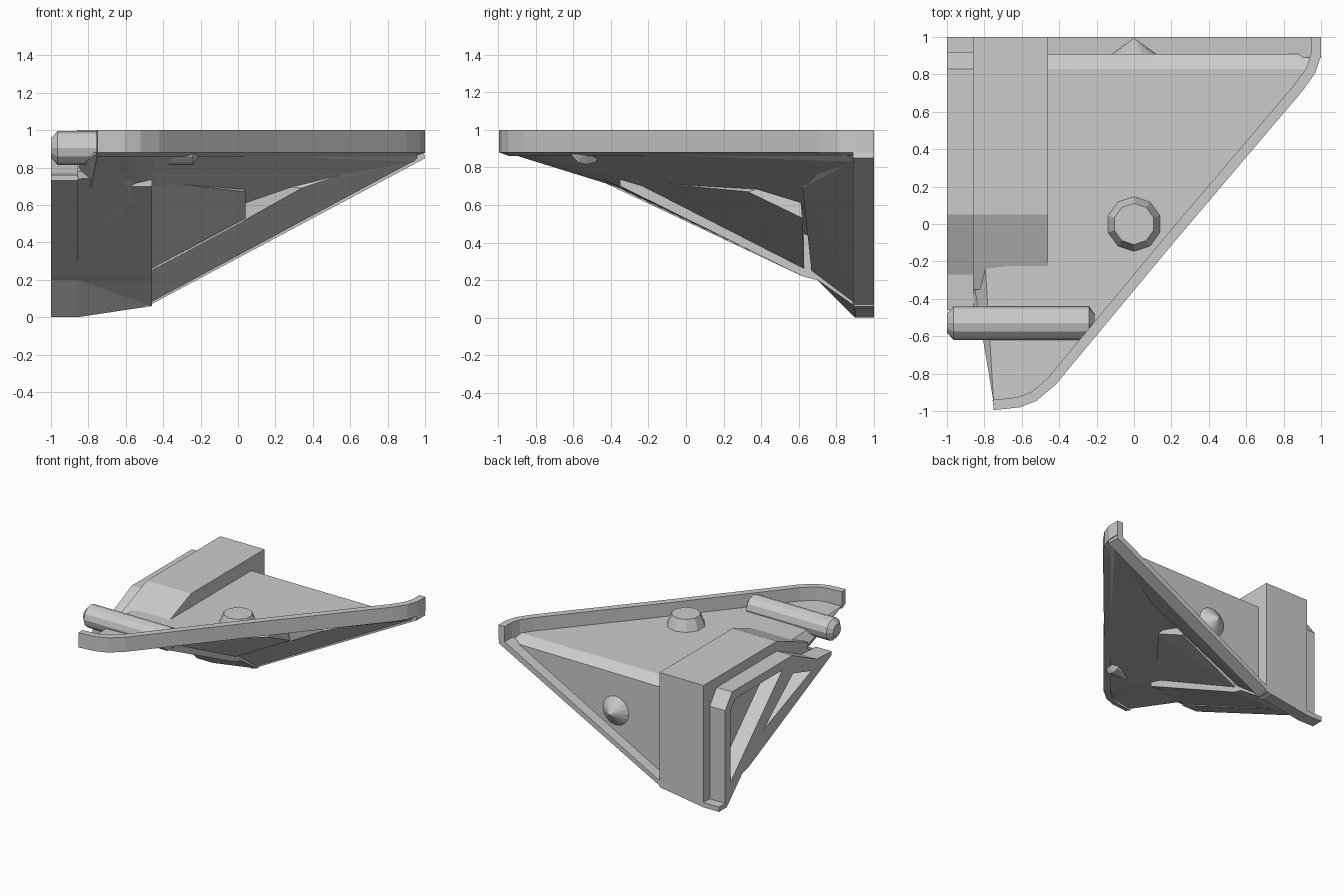
import bpy, bmesh, math
from mathutils import Vector, Matrix

if "Cube" in bpy.data.objects:
    bpy.data.objects.remove(bpy.data.objects["Cube"])


def finish(name, bm):
    bmesh.ops.recalc_face_normals(bm, faces=bm.faces)
    me = bpy.data.meshes.new(name)
    bm.to_mesh(me)
    bm.free()
    ob = bpy.data.objects.new(name, me)
    bpy.context.collection.objects.link(ob)
    return ob


def hull(name, pts):
    """Convex block around a few corner points."""
    bm = bmesh.new()
    for p in pts:
        bm.verts.new(p)
    res = bmesh.ops.convex_hull(bm, input=bm.verts[:])
    loose = [v for v in bm.verts if not v.link_faces]
    bmesh.ops.delete(bm, geom=loose, context='VERTS')
    bmesh.ops.dissolve_limit(bm, angle_limit=0.02, verts=bm.verts[:], edges=bm.edges[:])
    return finish(name, bm)


def extrude_x(name, profile, x0, x1, adjust=None):
    """Extrude a (y, z) profile along x."""
    bm = bmesh.new()
    a = [bm.verts.new((x0, y, z)) for y, z in profile]
    b = [bm.verts.new((x1, y, z)) for y, z in profile]
    n = len(profile)
    bm.faces.new(a)
    bm.faces.new(b[::-1])
    for i in range(n):
        bm.faces.new((a[i], a[(i + 1) % n], b[(i + 1) % n], b[i]))
    if adjust:
        for v in bm.verts:
            adjust(v)
        bmesh.ops.triangulate(bm, faces=[f for f in bm.faces if len(f.verts) == 4])
    return finish(name, bm)


def cone(name, loc, axis, r1, r2, depth, sides):
    bm = bmesh.new()
    rot = Vector((0, 0, 1)).rotation_difference(Vector(axis)).to_matrix().to_4x4()
    bmesh.ops.create_cone(bm, cap_ends=True, segments=sides, radius1=r1, radius2=r2,
                          depth=depth, matrix=Matrix.Translation(loc) @ rot)
    return finish(name, bm)


# sloping top plate
hull("top_plate", [
    (0.95, 0.83, 0.89), (0.95, 0.91, 0.83), (0.96, 0.84, 0.88),
    (-0.44, -0.85, 0.89), (-0.56, -0.94, 0.89), (-0.75, -0.96, 0.88),
    (-0.75, -0.64, 0.86), (-0.86, -0.3, 0.80), (-0.86, 0.83, 0.89),
    (-0.86, 0.91, 0.83), (-0.5, 0.91, 0.35), (-0.86, 0.91, 0.30)])

# back wall with chamfered inner side
hull("back_wall", [
    (-0.5, 0.91, 0.05), (0.97, 0.91, 0.84), (-0.5, 0.91, 0.83), (0.95, 0.91, 0.83),
    (-0.5, 0.83, 0.89), (0.93, 0.83, 0.89), (-0.5, 0.67, 0.23),
    (0.04, 0.64, 0.52), (0.34, 0.62, 0.69), (-0.5, 0.62, 0.80)])

# slanted lip along the back wall's lower edge
hull("back_lip", [(x, y, z) for y in (0.89, 1.0)
                  for x, z in ((-0.5, 0.05), (1.0, 0.85), (0.99, 0.9), (-0.5, 0.09))])

# raised rib block under the plate
hull("underside_block", [
    (-0.86, -0.46, 0.74), (-0.6, -0.46, 0.745), (-0.86, 0.63, 0.22), (-0.5, 0.63, 0.24),
    (0.04, 0.62, 0.53), (0.04, 0.33, 0.67), (-0.45, -0.2, 0.69),
    (0.0, 0.6, 0.75), (-0.5, 0.0, 0.8), (-0.86, -0.3, 0.8), (-0.86, 0.63, 0.8)])

# rim along the long edge
outer = [(1.0, 1.0), (1.0, 0.9), (0.97, 0.81), (0.9, 0.71), (0.22, -0.09),
         (-0.42, -0.86), (-0.52, -0.945), (-0.61, -0.98), (-0.75, -0.995)]
path = [Vector(p) for p in outer]
bm = bmesh.new()
rings = []
for i, p in enumerate(path):
    d = (path[min(i + 1, len(path) - 1)] - path[max(i - 1, 0)]).normalized()
    q = p + Vector((d.y, -d.x)) * 0.055
    if i == 0:
        q = Vector((0.945, 1.0))
    rings.append([bm.verts.new((c.x, c.y, z)) for c, z in
                  ((p, 0.88), (p, 1.0), (q, 1.0), (q, 0.86))])
for a, b in zip(rings, rings[1:]):
    for k in range(4):
        bm.faces.new((a[k], a[(k + 1) % 4], b[(k + 1) % 4], b[k]))
bm.faces.new(rings[0])
bm.faces.new(rings[-1][::-1])
finish("edge_rim", bm)


# broad band over the top and down the back
def lift_corner(v):
    if v.co.x > -0.5 and v.co.z < 0.1:
        v.co.z += 0.06


band = [(1, 0), (1, 1), (0.05, 1), (-0.35, 0.84), (-0.35, 0.70),
        (0.62, 0.22), (0.7, 0.2), (0.9, 0)]
extrude_x("wrap_band", band, -0.86, -0.46, lift_corner)

# side frame with two triangular recesses
frame = extrude_x("side_frame", [
    (0.92, 0), (0.92, 0.8), (0.83, 0.92), (0.05, 0.92), (-0.27, 0.77), (-0.46, 0.76),
    (-0.46, 0.73), (0.62, 0.22), (0.7, 0.2), (0.9, 0)], -1.0, -0.855)
recesses = [[(0.85, 0.19), (0.85, 0.77), (0.79, 0.85), (0.18, 0.85)],
            [(0.43, 0.45), (0.04, 0.77), (-0.2, 0.70)]]
for i, prof in enumerate(recesses):
    cut = extrude_x("recess_cutter_%d" % i, prof, -1.1, -0.87)
    cut.hide_render = True
    cut.hide_viewport = True
    m = frame.modifiers.new("recess", 'BOOLEAN')
    m.operation = 'DIFFERENCE'
    m.solver = 'EXACT'
    m.object = cut
# foot of the frame
hull("frame_foot", [(x, y, z) for x in (-1, -0.855) for y in (0.9, 1.0) for z in (0, 0.04)])

# pin with tapered ends
bm = bmesh.new()
N = 12
rings = [[bm.verts.new((x, -0.53 + r * math.cos(2 * math.pi * k / N),
                        0.905 + r * math.sin(2 * math.pi * k / N))) for k in range(N)]
         for x, r in ((-1.0, 0.05), (-0.965, 0.09), (-0.24, 0.09), (-0.21, 0.045))]
for a, b in zip(rings, rings[1:]):
    for k in range(N):
        bm.faces.new((a[k], a[(k + 1) % N], b[(k + 1) % N], b[k]))
bm.faces.new(rings[0])
bm.faces.new(rings[-1][::-1])
finish("pin", bm)

# boss on the plate and cone on the back
cone("top_boss", (0, 0, 0.93), (0, 0, 1), 0.15, 0.11, 0.1, 10)
cone("back_cone", (0, 0.95, 0.53), (0, 1, 0), 0.125, 0.0, 0.09, 16)
